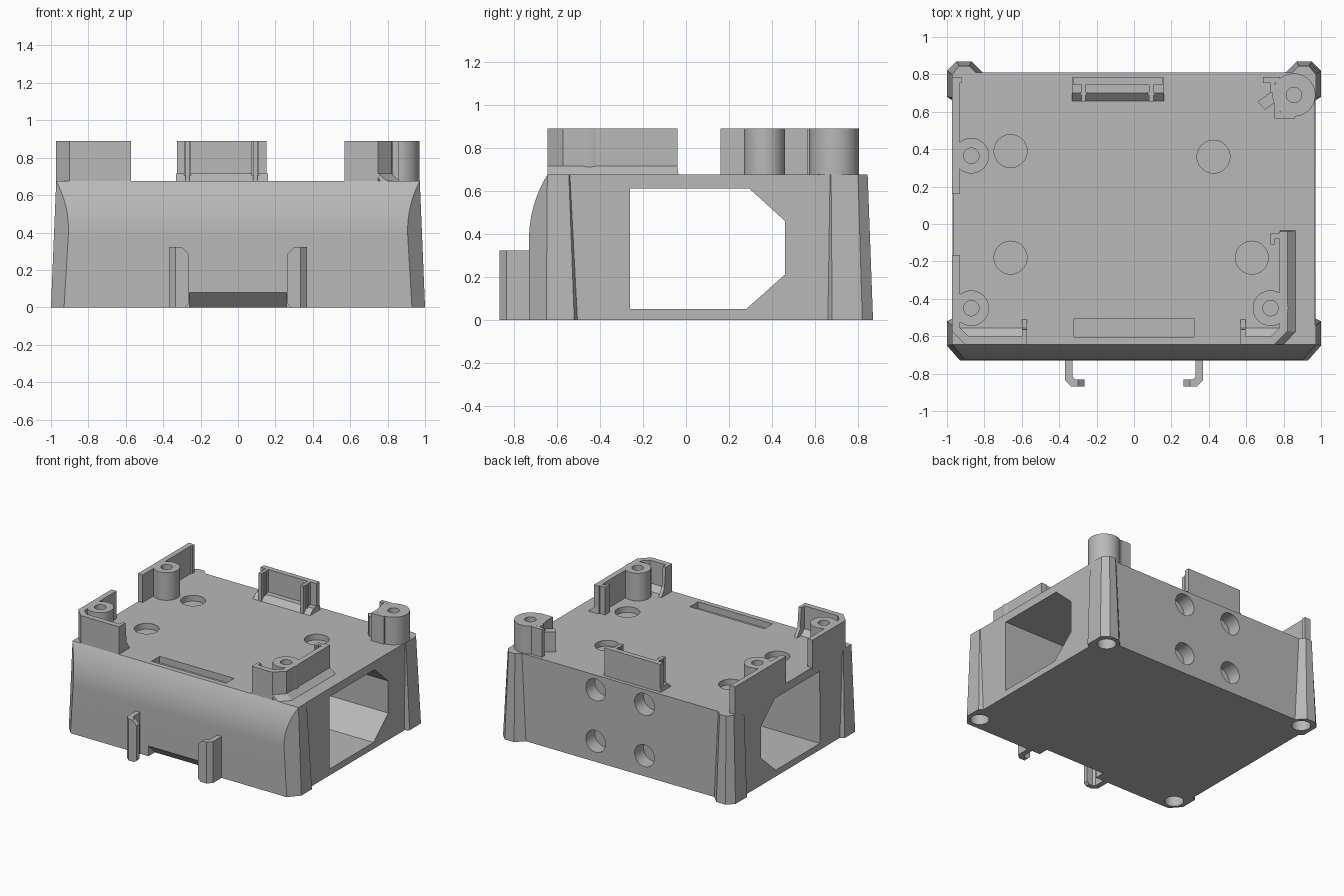
import bpy, bmesh, math
from mathutils import Vector

cube = bpy.data.objects.get("Cube")
if cube:
    bpy.data.objects.remove(cube, do_unlink=True)

grey = bpy.data.materials.new("plain grey plastic")
grey.use_nodes = True
GREY = (0.48, 0.48, 0.48, 1)
grey.diffuse_color = GREY
grey.node_tree.nodes["Principled BSDF"].inputs["Base Color"].default_value = GREY

DECK, RIM = 0.675, 0.89
BASE = DECK - 0.01


def loft(name, lower, upper):
    """Solid between two matching 3D outlines."""
    bm = bmesh.new()
    a = [bm.verts.new(p) for p in lower]
    b = [bm.verts.new(p) for p in upper]
    bm.faces.new(a)
    bm.faces.new(b)
    for i in range(len(a)):
        j = (i + 1) % len(a)
        bm.faces.new((a[i], a[j], b[j], b[i]))
    bmesh.ops.recalc_face_normals(bm, faces=bm.faces)
    mesh = bpy.data.meshes.new(name)
    bm.to_mesh(mesh)
    bm.free()
    mesh.materials.append(grey)
    obj = bpy.data.objects.new(name, mesh)
    bpy.context.collection.objects.link(obj)
    return obj


def prism(name, pts, axis, lo, hi):
    """Extrude a 2D outline along one axis."""
    def place(p, t):
        q = list(p)
        q.insert("xyz".index(axis), t)
        return Vector(q)
    return loft(name, [place(p, lo) for p in pts], [place(p, hi) for p in pts])


def box(name, x0, x1, y0, y1, z0=BASE, z1=RIM):
    return prism(name, [(x0, y0), (x1, y0), (x1, y1), (x0, y1)], "z", z0, z1)


def cylinder(name, u, v, r, axis, lo, hi, n=40):
    ring = [(u + r * math.cos(math.tau * i / n), v + r * math.sin(math.tau * i / n))
            for i in range(n)]
    return prism(name, ring, axis, lo, hi)


def boolean(obj, tool, operation="DIFFERENCE"):
    mod = obj.modifiers.new("cut", "BOOLEAN")
    mod.operation, mod.object, mod.solver = operation, tool, "EXACT"
    bpy.context.view_layer.objects.active = obj
    bpy.ops.object.modifier_apply(modifier=mod.name)
    bpy.data.objects.remove(tool, do_unlink=True)


def smooth(obj):
    bpy.ops.object.select_all(action="DESELECT")
    obj.select_set(True)
    bpy.context.view_layer.objects.active = obj
    bpy.ops.object.shade_smooth_by_angle(angle=math.radians(30))


def mirrored(half, z):
    return ([Vector((x, y, z)) for x, y in half]
            + [Vector((-x, y, z)) for x, y in reversed(half)])


# Housing: flared corner pillars, tapered from floor to deck
foot = [(0.93, -0.73), (1, -0.65), (1, -0.52), (0.97, -0.505), (0.97, 0.66),
        (1, 0.68), (1, 0.82), (0.95, 0.87), (0.87, 0.87), (0.81, 0.81)]
head = [(0.89, -0.73), (0.972, -0.645), (0.972, -0.545), (0.968, -0.54), (0.968, 0.67),
        (0.972, 0.675), (0.972, 0.80), (0.935, 0.845), (0.88, 0.845), (0.845, 0.81)]
housing = loft("housing", mirrored(foot, 0), mirrored(head, DECK))

# Rounded upper front edge
R = 0.57
arc = [(-0.73 + R - R * math.cos(a), 0.375 + R * math.sin(a))
       for a in (0.555 * i / 14 for i in range(15))]
boolean(housing, prism("front_profile", [(-0.73, -0.1)] + arc + [(-0.64, 0.8), (1, 0.8), (1, -0.1)],
                       "x", -1.2, 1.2), "INTERSECT")

# Side tunnel
boolean(housing, prism("tunnel", [(-0.26, 0.05), (0.28, 0.05), (0.46, 0.21), (0.46, 0.46),
                                  (0.295, 0.61), (-0.26, 0.61)], "x", -1.2, 1.2))
# Sloped notch under the front edge
boolean(housing, prism("notch", [(-0.76, 0.11), (-0.76, -0.01), (-0.64, -0.01)], "x", -0.26, 0.26))
# Deck slot and round pockets
boolean(housing, box("slot", -0.32, 0.32, -0.605, -0.505, DECK - 0.05, 0.8))
for x, y in ((-0.66, 0.39), (0.425, 0.36), (-0.66, -0.18), (0.63, -0.18)):
    boolean(housing, cylinder("pocket", x, y, 0.088, "z", DECK - 0.045, 0.8))
# Back holes
for x in (-0.21, 0.21):
    for z in (0.16, 0.56):
        boolean(housing, cylinder("back_hole", x, z, 0.085, "y", 0.70, 1))
# Screw recesses under the corners
for x in (-0.9, 0.9):
    for y in (-0.63, 0.77):
        boolean(housing, cylinder("screw_recess", x, y, 0.068, "z", -0.1, 0.12))
smooth(housing)

# Screw bosses
for name, x, y, r in (("left_front_boss", 0.73, -0.45, 0.095),
                      ("right_front_boss", -0.87, -0.45, 0.095),
                      ("right_back_boss", -0.87, 0.365, 0.095),
                      ("left_back_boss", 0.855, 0.69, 0.115)):
    boss = cylinder(name, x, y, r, "z", BASE, RIM)
    boolean(boss, cylinder("bore", x, y, 0.041, "z", DECK + 0.04, 1))
    smooth(boss)


# Front corner walls with a cut corner, an end fin and an inner base fillet
def corner_wall(side, s, outer, end, inner):
    t = 0.043
    outline = [(inner, -0.645), (outer - 0.072, -0.645), (outer, -0.573), (outer, end),
               (outer - t, end), (outer - t, -0.555), (outer - 0.09, -0.602), (inner, -0.602)]
    prism(side + "_corner_wall", [(s * x, y) for x, y in outline], "z", BASE, RIM)
    fin = [(-0.61, BASE), (-0.505, BASE), (-0.55, DECK + 0.06), (-0.565, RIM), (-0.61, RIM)]
    prism(side + "_wall_fin", fin, "x", s * inner, s * (inner + 0.025))
    fillet = [(-0.605, BASE), (-0.555, BASE), (-0.555, DECK), (-0.605, DECK + 0.04)]
    prism(side + "_wall_fillet", fillet, "x", s * inner, s * (outer - 0.04))


corner_wall("left", 1, 0.82, -0.04, 0.57)
corner_wall("right", -1, 0.973, -0.165, 0.573)

# Sloped outer foot of the left wall, wrapping its cut corner
low = [(0.76, -0.645), (0.80, -0.645), (0.867, -0.575), (0.867, -0.035), (0.78, -0.035),
       (0.78, -0.60)]
top = [(0.74, -0.645), (0.75, -0.645), (0.82, -0.573), (0.82, -0.04), (0.78, -0.04),
       (0.78, -0.60)]
loft("left_wall_foot", [Vector((x, y, DECK - 0.002)) for x, y in low],
     [Vector((x, y, DECK + 0.04)) for x, y in top])
box("left_wall_return", 0.735, 0.79, -0.08, -0.05)
box("left_wall_lip", 0.73, 0.75, -0.11, -0.05)

# Back corner wall on the right, with small end returns
box("right_back_wall", -0.973, -0.932, 0.16, 0.785)
box("right_back_wall_end", -0.94, -0.922, 0.755, 0.785)

# Back clip: thin wall, stepped foot and two ribs
box("clip_wall", -0.325, 0.153, 0.743, 0.782)
prism("clip_foot", [(0.657, BASE), (0.782, BASE), (0.782, DECK + 0.03), (0.743, DECK + 0.04),
                    (0.70, DECK + 0.04), (0.657, DECK)], "x", -0.332, 0.16)
for x in (-0.27, 0.092):
    box("clip_rib", x - 0.012, x + 0.012, 0.655, 0.75)
    box("clip_rib_tip", x - 0.02, x + 0.02, 0.69, 0.705)

# Fins beside the tall boss
box("boss_fin_back", 0.69, 0.78, 0.755, 0.785)
box("boss_fin_side", 0.73, 0.755, 0.70, 0.785)
box("boss_fin_front", 0.75, 0.86, 0.565, 0.60)
box("boss_fin_web", 0.75, 0.78, 0.57, 0.68)
prism("boss_fin_diagonal", [(0.66, 0.655), (0.70, 0.61), (0.78, 0.67), (0.74, 0.71)],
      "z", BASE, RIM - 0.06)

# Front cable hooks
hook = [(0.37, -0.72), (0.37, -0.835), (0.335, -0.868), (0.265, -0.868), (0.265, -0.832),
        (0.315, -0.832), (0.33, -0.815), (0.33, -0.72)]
for side, s in (("left", 1), ("right", -1)):
    h = prism(side + "_hook", [(s * x, y) for x, y in hook], "z", 0, 0.322)
    # clipped inner corners of the hook tip
    for z, d in ((0.322, -1), (0, 1)):
        w = 0.035 if d < 0 else 0.02
        tri = [(s * 0.25, z - d * 0.02), (s * (0.265 + w + 0.02), z - d * 0.02),
               (s * 0.25, z + d * (w + 0.015))]
        boolean(h, prism("tip_cut", tri, "y", -0.9, -0.825))
